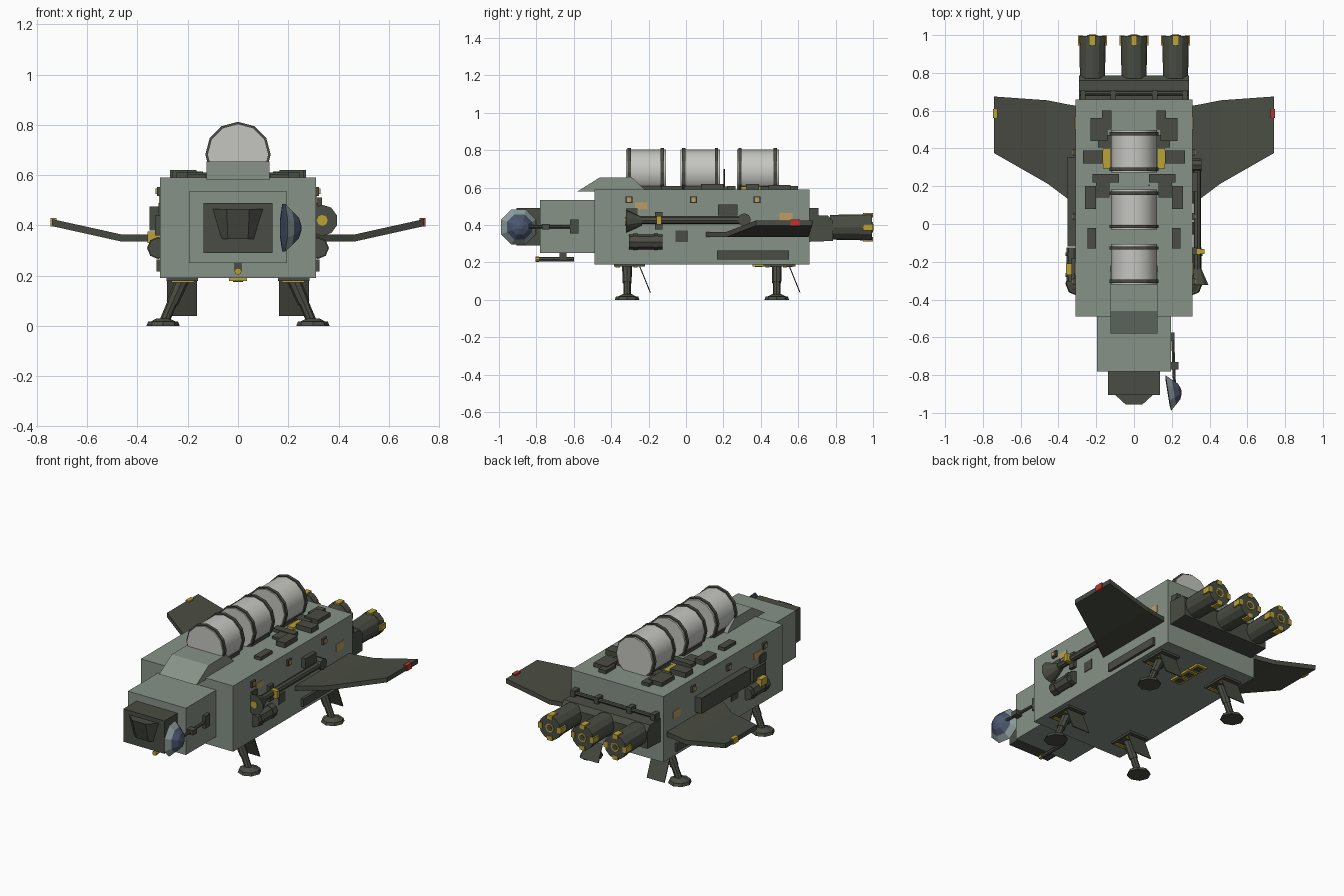
import bpy, bmesh, math
from mathutils import Vector, Matrix

if "Cube" in bpy.data.objects:
    bpy.data.objects.remove(bpy.data.objects["Cube"])


def material(name, r, g, b):
    m = bpy.data.materials.new(name)
    m.diffuse_color = (r, g, b, 1)
    m.use_nodes = True
    m.node_tree.nodes["Principled BSDF"].inputs["Base Color"].default_value = m.diffuse_color
    return m


HULL = material("grey_green", 0.245, 0.29, 0.245)
DARK = material("dark_olive", 0.068, 0.074, 0.056)
PALE = material("pale_tank", 0.56, 0.56, 0.53)
YELLOW = material("yellow", 0.50, 0.36, 0.035)
ORANGE = material("tan_orange", 0.52, 0.34, 0.12)
RED = material("red", 0.50, 0.035, 0.03)
BLUE = material("slate_blue", 0.07, 0.095, 0.16)
RIM = material("pale_blue_grey", 0.27, 0.34, 0.34)


def finish(name, bm, *mats, smooth=False):
    bmesh.ops.recalc_face_normals(bm, faces=bm.faces)
    me = bpy.data.meshes.new(name)
    bm.to_mesh(me)
    bm.free()
    for m in mats:
        me.materials.append(m)
    ob = bpy.data.objects.new(name, me)
    bpy.context.collection.objects.link(ob)
    if smooth:
        bpy.ops.object.select_all(action='DESELECT')
        ob.select_set(True)
        bpy.context.view_layer.objects.active = ob
        bpy.ops.object.shade_smooth_by_angle(angle=math.radians(40))
    return ob


def sides(mirror):
    return (1, -1) if mirror else (1,)


def box(name, x, y, z, mat, mirror=False):
    """Box from three (low, high) ranges, optionally repeated across x = 0."""
    bm = bmesh.new()
    for s in sides(mirror):
        c = Vector((s * sum(x) / 2, sum(y) / 2, sum(z) / 2))
        size = Vector((x[1] - x[0], y[1] - y[0], z[1] - z[0]))
        bmesh.ops.create_cube(bm, size=1, matrix=Matrix.Translation(c) @ Matrix.Diagonal(size.to_4d()))
    return finish(name, bm, mat)


def rod(name, a, b, r1, r2, mat, n=12, mirror=False, smooth=False):
    """Cylinder or cone running from a to b."""
    bm = bmesh.new()
    for s in sides(mirror):
        p, q = Vector((s * a[0], a[1], a[2])), Vector((s * b[0], b[1], b[2]))
        d = q - p
        rot = d.to_track_quat('Z', 'Y').to_matrix().to_4x4()
        bmesh.ops.create_cone(bm, cap_ends=True, segments=n, radius1=r1, radius2=r2,
                              depth=d.length, matrix=Matrix.Translation((p + q) / 2) @ rot)
    return finish(name, bm, mat, smooth=smooth)


def loft(name, loops, mat, mirror=False):
    """Closed solid through matching loops of points."""
    bm = bmesh.new()
    for s in sides(mirror):
        vs = [[bm.verts.new((s * p[0], p[1], p[2])) for p in lp] for lp in loops]
        n = len(vs[0])
        for lo, hi in zip(vs, vs[1:]):
            for i in range(n):
                bm.faces.new((lo[i], lo[(i + 1) % n], hi[(i + 1) % n], hi[i]))
        bm.faces.new(vs[0])
        bm.faces.new(vs[-1])
    return finish(name, bm, mat)


# Hull, neck, cockpit
box("hull", (-.31, .31), (-.49, .66), (.19, .59), HULL)
box("neck", (-.195, .195), (-.78, -.48), (.25, .535), HULL)
box("cockpit", (-.138, .138), (-.905, -.77), (.29, .49), DARK)
loft("cockpit_window", [
    [(-.105, -.9, .465), (.105, -.9, .465), (.07, -.9, .345), (-.07, -.9, .345)],
    [(-.045, -.955, .465), (.045, -.955, .465), (.04, -.92, .345), (-.04, -.92, .345)]], DARK)
profile = [(-.58, .58), (-.46, .655), (-.29, .655), (-.21, .58)]
loft("top_fairing", [[(x, y, z) for y, z in profile] for x in (-.125, .125)], HULL)

# Tanks with clamp rings
for i, (y0, y1) in enumerate([(-.32, -.107), (-.03, .183), (.272, .497)]):
    rod(f"tank_{i}", (0, y0, .682), (0, y1, .682), .122, .122, PALE, 12, smooth=True)
    for j, y in enumerate((y0 + .017, y1 - .02)):
        rod(f"tank_ring_{i}_{j}", (0, y - .009, .682), (0, y + .009, .682), .13, .13, DARK, 12)
    box(f"tank_cradle_{i}", (-.1, .1), (y0 + .02, y1 - .02), (.58, .61), DARK)
rod("mast", (.08, .205, .59), (.08, .205, .7), .004, .004, DARK, 6)

# Roof equipment boxes
roof = [(.12, .17, .5, .6, .61), (.14, .23, .44, .56, .615), (.1, .19, .405, .47, .605),
        (.165, .27, .32, .39, .62), (.08, .22, .22, .265, .61), (.2, .26, .08, .2, .62),
        (.13, .2, .14, .22, .605), (.2, .245, -.13, -.02, .61)]
for i, (xa, xb, ya, yb, top) in enumerate(roof):
    box(f"roof_box_{i}", (xa, xb), (ya, yb), (.58, top), DARK, True)
box("roof_yellow_panel", (.125, .165), (.295, .4), (.58, .606), YELLOW, True)

# Engine block and engines
block = [(.65, .31), (.65, .455), (.76, .45), (.785, .42), (.785, .315)]
loft("engine_block", [[(x, y, z) for y, z in block] for x in (-.29, .29)], DARK)
rod("rear_pipe", (-.285, .692, .472), (.285, .692, .472), .012, .012, DARK, 8)
for i, x in enumerate((-.27, -.11, .11, .27)):
    box(f"rear_pipe_clamp_{i}", (x - .014, x + .014), (.655, .708), (.445, .49), DARK)
for i, x in enumerate((-.22, 0, .22)):
    rod(f"engine_{i}", (x, .77, .388), (x, .96, .388), .066, .07, DARK, 12)
    rod(f"engine_rim_{i}", (x, .955, .388), (x, .995, .388), .073, .073, DARK, 12)
    rod(f"engine_core_{i}", (x, .98, .388), (x, 1.0, .388), .028, .028, YELLOW, 8)
    rod(f"engine_core_cap_{i}", (x, .98, .388), (x, 1.003, .388), .018, .018, DARK, 8)
    bm = bmesh.new()
    for k in range(4):
        m = (Matrix.Translation((x, .972, .388)) @ Matrix.Rotation(math.radians(90 * k), 4, 'Y')
             @ Matrix.Translation((0, 0, .064)) @ Matrix.Diagonal((.034, .053, .026, 1)))
        bmesh.ops.create_cube(bm, size=1, matrix=m)
    finish(f"engine_marks_{i}", bm, YELLOW)

# Wings, bent upward outside x = 0.46
plan = [(.30, .10, .625, .335), (.36, .14, .635, .335), (.46, .215, .655, .335), (.74, .375, .675, .397)]
loft("wing", [[(x, a, z), (x, b, z), (x, b, z + .028), (x, a, z + .028)] for x, a, b, z in plan], DARK, True)
box("wing_light_right", (.722, .746), (.56, .61), (.395, .43), RED)
box("wing_light_left", (-.746, -.722), (.56, .61), (.395, .43), YELLOW)

# Landing legs with bays and doors
for tag, y in (("front", -.315), ("rear", .485)):
    box(f"{tag}_leg_bay", (.16, .285), (y - .07, y + .095), (.178, .2), DARK, True)
    for k, dy in enumerate((-.05, .045)):
        box(f"{tag}_bay_trim_{k}", (.175, .265), (y + dy - .011, y + dy + .011), (.172, .182), YELLOW, True)
    rod(f"{tag}_leg_upper", (.218, y, .19), (.262, y, .09), .027, .024, DARK, 8, True)
    rod(f"{tag}_leg_lower", (.25, y, .12), (.294, y, .015), .02, .02, DARK, 8, True)
    rod(f"{tag}_foot", (.298, y, 0), (.298, y, .017), .066, .06, DARK, 8, True)
    rod(f"{tag}_ankle", (.298, y, .017), (.298, y, .03), .05, .025, DARK, 8, True)
    loft(f"{tag}_bay_door", [[(x, y + .06, .19), (x, y + .066, .19), (x, y + .127, .04), (x, y + .121, .04)]
                             for x in (.163, .282)], DARK, True)

# Belly hatches: yellow frames with dark centres
for i, y in enumerate((.39, .47, .55)):
    box(f"belly_frame_{i}", (-.035, .035), (y - .035, y + .035), (.178, .192), YELLOW)
    box(f"belly_hatch_{i}", (-.02, .02), (y - .02, y + .02), (.175, .19), DARK)

# Chin gun
rod("chin_gun", (0, -.79, .217), (0, -.6, .217), .012, .012, DARK, 8)
rod("chin_gun_tip", (0, -.805, .217), (0, -.785, .217), .014, .014, YELLOW, 8)
box("chin_gun_mount", (-.014, .014), (-.675, -.64), (.215, .255), DARK)

# Dish on an arm
box("dish_mount", (.19, .215), (-.62, -.575), (.355, .43), DARK)
rod("dish_arm", (.205, -.6, .39), (.215, -.87, .39), .009, .009, DARK, 6)
box("dish_arm_joint", (.195, .235), (-.77, -.73), (.375, .405), DARK)
bm = bmesh.new()
frame = Matrix.Translation((.182, -.895, .39)) @ Matrix.Rotation(math.radians(9), 4, 'Z')
rings = []
for r, h in ((.07, -.004), (.102, 0), (.073, .03), (.045, .058), (.012, .07)):
    rings.append([bm.verts.new(frame @ Vector((h, r * math.cos(t), r * math.sin(t))))
                  for t in [math.radians(22.5 + 45 * k) for k in range(8)]])
for j, (lo, hi) in enumerate(zip(rings, rings[1:])):
    for k in range(8):
        f = bm.faces.new((lo[k], lo[(k + 1) % 8], hi[(k + 1) % 8], hi[k]))
        f.material_index = 0 if j == 1 else 1
for ring in (rings[0], rings[-1]):
    bm.faces.new(ring).material_index = 1
finish("dish", bm, RIM, BLUE)

# Right side: cannon with flared muzzle
rod("cannon_barrel", (.335, -.26, .425), (.335, .3, .425), .02, .02, DARK, 8)
rod("cannon_muzzle", (.335, -.322, .42), (.335, -.235, .42), .062, .022, DARK, 10)
rod("cannon_bore", (.335, -.326, .42), (.335, -.315, .42), .022, .022, YELLOW, 8)
rod("cannon_pivot", (.30, .312, .428), (.357, .312, .428), .035, .035, DARK, 8)
box("cannon_band", (.31, .372), (-.158, -.132), (.402, .447), YELLOW)
box("cannon_bracket", (.30, .33), (-.165, -.125), (.375, .47), DARK)

# Side canisters and lower rails
rod("canister", (.318, -.305, .31), (.318, -.125, .31), .04, .04, DARK, 8, True)
for i, y in enumerate((-.27, -.16)):
    rod(f"canister_band_{i}", (.318, y - .01, .31), (.318, y + .01, .31), .044, .044, DARK, 8, True)
box("lower_rail", (.30, .325), (.165, .55), (.217, .265), DARK, True)

# Left side: long pod and yellow fittings
box("left_pod", (-.353, -.30), (-.12, .355), (.38, .475), DARK)
box("left_fitting", (-.36, -.30), (-.27, -.21), (.33, .375), YELLOW)
box("left_fitting_base", (-.33, -.30), (-.3, -.18), (.36, .44), DARK)

# Flush side panels and marker lights
box("side_panel", (.30, .314), (-.055, .01), (.31, .37), DARK, True)
box("right_side_box", (.30, .335), (.17, .275), (.45, .51), DARK)
box("rear_orange_panel", (.30, .314), (.5, .57), (.42, .465), ORANGE, True)
box("front_orange_panel", (.30, .314), (-.272, -.205), (.485, .52), ORANGE, True)
box("front_dark_panel", (.30, .317), (-.32, -.26), (.44, .49), DARK, True)
for i, y in enumerate((-.305, .04, .38)):
    box(f"marker_base_{i}", (.30, .322), (y - .018, y + .018), (.517, .553), DARK, True)
    box(f"marker_light_{i}", (.31, .328), (y - .011, y + .011), (.524, .546), ORANGE, True)
